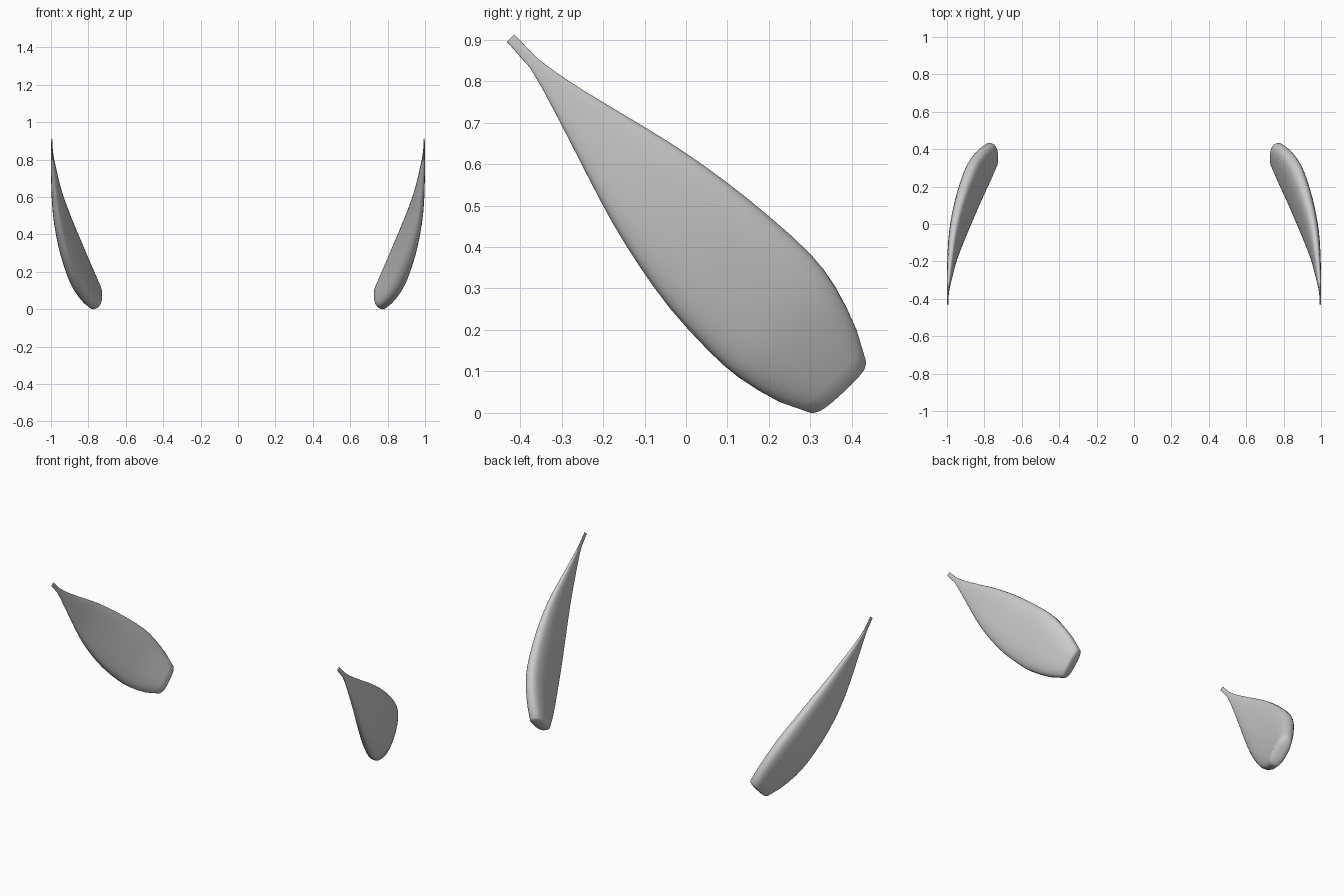
import bpy
import bmesh
import math
from mathutils import Vector

cube = bpy.data.objects.get("Cube")
if cube:
    bpy.data.objects.remove(cube, do_unlink=True)

grey = bpy.data.materials.new("light_grey")
grey.use_nodes = True
grey.diffuse_color = (0.6, 0.6, 0.6, 1)
grey.node_tree.nodes["Principled BSDF"].inputs["Base Color"].default_value = (0.6, 0.6, 0.6, 1)

SIDES = 32
BLUNT = 2 / 2.6                     # power that makes the rims blunter than an ellipse
ALONG = Vector((0, 0.683, -0.73))   # from the narrow tip to the wide end
ACROSS = Vector((0, 0.73, 0.683))   # from the lower edge to the upper edge

# Stations: distance along, lower edge, upper edge, sideways centre, half thickness
STATIONS = [
    (-0.949, 0.296, 0.321, 0.996, 0.004),
    (-0.865, 0.294, 0.323, 0.995, 0.005),
    (-0.740, 0.263, 0.350, 0.987, 0.013),
    (-0.572, 0.215, 0.398, 0.973, 0.024),
    (-0.457, 0.184, 0.428, 0.959, 0.032),
    (-0.337, 0.160, 0.452, 0.938, 0.039),
    (-0.210, 0.144, 0.470, 0.910, 0.045),
    (-0.075, 0.142, 0.481, 0.874, 0.049),
    (0.023, 0.151, 0.471, 0.842, 0.049),
    (0.130, 0.181, 0.439, 0.797, 0.045),
    (0.202, 0.219, 0.403, 0.763, 0.040),
]
# Shallow dome that closes the wide end
DOME = [
    (0.209, 0.230, 0.394, 0.760, 0.034),
    (0.213, 0.265, 0.360, 0.758, 0.016),
]


def smooth_stations():
    """Add a rounded midpoint between neighbouring stations."""
    result = []
    last = len(STATIONS) - 1
    for i in range(last):
        a, b = STATIONS[i], STATIONS[i + 1]
        result.append(a)
        if 0 < i < last - 1:
            rows = zip(STATIONS[i - 1], a, b, STATIONS[i + 2])
            result.append(tuple((9 * (q + r) - p - t) / 16 for p, q, r, t in rows))
        else:
            result.append(tuple((q + r) / 2 for q, r in zip(a, b)))
    return result + [STATIONS[last]] + DOME


def blunt(value):
    return math.copysign(abs(value) ** BLUNT, value)


def make_blade(name, side):
    """Loft rounded sections along the curved centre line."""
    bm = bmesh.new()
    rings = []
    stations = smooth_stations()
    for i, (s, low, high, x, thick) in enumerate(stations):
        before = stations[max(i - 1, 0)]
        after = stations[min(i + 1, len(stations) - 1)]
        ds, dx = after[0] - before[0], after[3] - before[3]
        normal = (Vector((ds, 0, 0)) - ALONG * dx).normalized()
        centre = Vector((x, 0, 0)) + ALONG * s + ACROSS * (low + high) / 2
        ring = []
        for k in range(SIDES):
            a = math.tau * k / SIDES
            p = centre + ACROSS * (blunt(math.cos(a)) * (high - low) / 2)
            p += normal * (blunt(math.sin(a)) * thick)
            ring.append(bm.verts.new((p.x * side, p.y, p.z)))
        rings.append(ring)
    for a, b in zip(rings, rings[1:]):
        for k in range(SIDES):
            n = (k + 1) % SIDES
            bm.faces.new((a[k], a[n], b[n], b[k]))
    # Closing faces at the tip and the wide end
    bm.faces.new(rings[0])
    bm.faces.new(rings[-1])
    bmesh.ops.recalc_face_normals(bm, faces=bm.faces)
    mesh = bpy.data.meshes.new(name)
    bm.to_mesh(mesh)
    bm.free()
    mesh.materials.append(grey)
    obj = bpy.data.objects.new(name, mesh)
    bpy.context.collection.objects.link(obj)
    bpy.ops.object.select_all(action="DESELECT")
    obj.select_set(True)
    bpy.context.view_layer.objects.active = obj
    bpy.ops.object.shade_smooth_by_angle(angle=math.radians(75))


make_blade("left_blade", 1)
make_blade("right_blade", -1)
